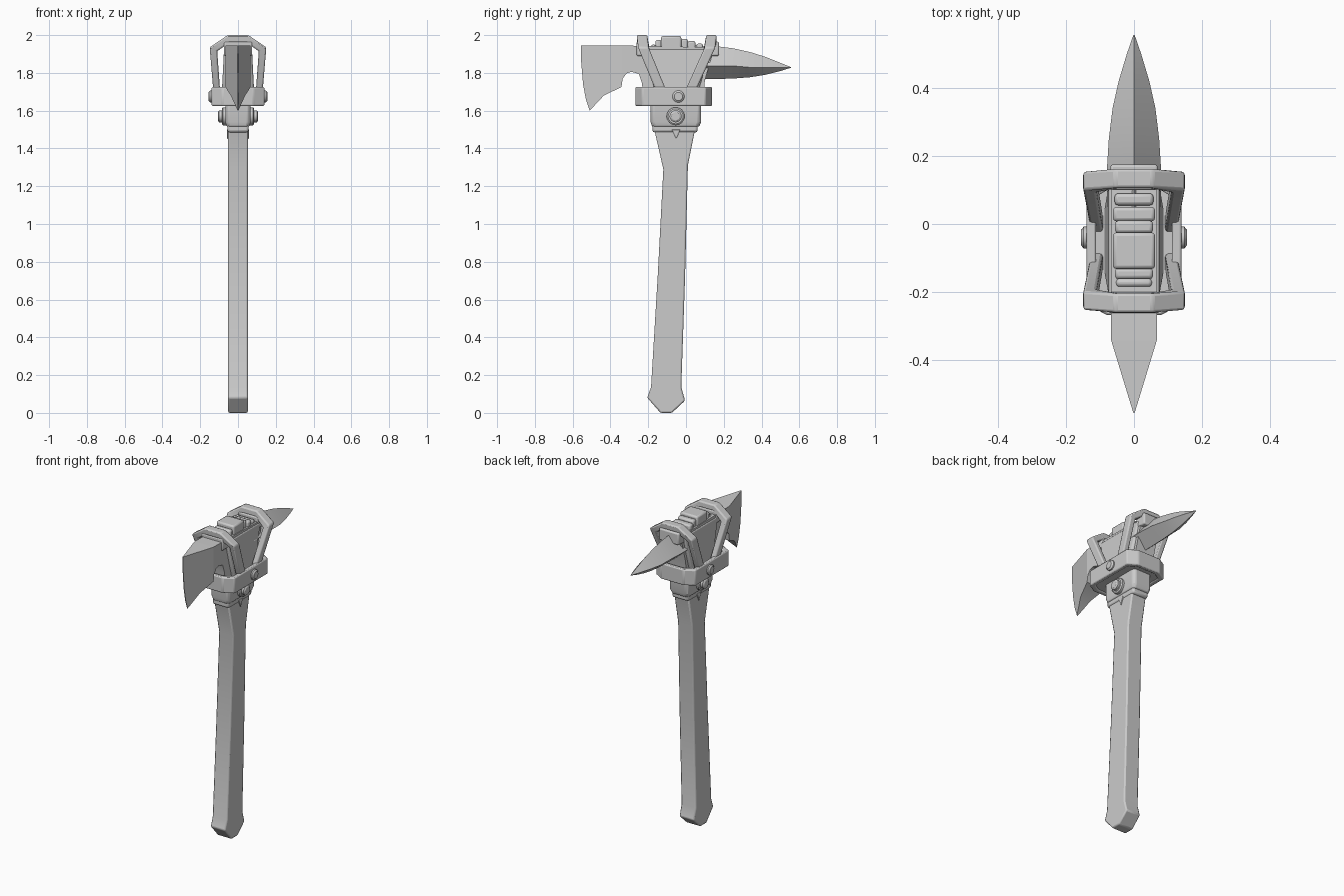
import bpy, math
from mathutils import Matrix

if "Cube" in bpy.data.objects:
    bpy.data.objects.remove(bpy.data.objects["Cube"])


def make(name, verts, faces, bevel=0.0, segments=2):
    me = bpy.data.meshes.new(name)
    me.from_pydata(verts, [], faces)
    ob = bpy.data.objects.new(name, me)
    bpy.context.collection.objects.link(ob)
    bpy.ops.object.select_all(action='DESELECT')
    bpy.context.view_layer.objects.active = ob
    ob.select_set(True)
    bpy.ops.object.mode_set(mode='EDIT')
    bpy.ops.mesh.select_all(action='SELECT')
    bpy.ops.mesh.normals_make_consistent(inside=False)
    bpy.ops.object.mode_set(mode='OBJECT')
    if bevel:
        m = ob.modifiers.new("bevel", 'BEVEL')
        m.width, m.segments, m.limit_method = bevel, segments, 'ANGLE'
    bpy.ops.object.shade_smooth_by_angle(angle=math.radians(25))
    return ob


def loft(name, rings, bevel=0.0):
    """Closed skin through rings with equal point counts."""
    n = len(rings[0])
    verts = [p for r in rings for p in r]
    faces = [list(range(n)), list(range(len(verts) - n, len(verts)))]
    for k in range(len(rings) - 1):
        for i in range(n):
            j = (i + 1) % n
            faces.append([k * n + i, k * n + j, (k + 1) * n + j, (k + 1) * n + i])
    return make(name, verts, faces, bevel)


def side_prism(name, prof, width, bevel=0.0):
    """Side profile (y, z) spread to both sides of x = 0; width may depend on y."""
    w = width if callable(width) else (lambda y: width)
    return loft(name, [[(s * w(y), y, z) for y, z in prof] for s in (-1, 1)], bevel)


def octagon(hx, y0, y1, cx, cy, z):
    return [(hx, y0 + cy, z), (hx, y1 - cy, z), (hx - cx, y1, z), (cx - hx, y1, z),
            (-hx, y1 - cy, z), (-hx, y0 + cy, z), (cx - hx, y0, z), (hx - cx, y0, z)]


def box(name, hx, y0, y1, z0, z1, bevel):
    return side_prism(name, [(y0, z0), (y1, z0), (y1, z1), (y0, z1)], hx, bevel)


# Handle with flared neck and pointed butt
side_prism("handle", [(-.205, .08), (-.135, .0), (-.075, .0), (-.005, .065), (-.025, .137),
                      (-.005, .72), (.01, 1.31), (.05, 1.51), (-.17, 1.51), (-.12, 1.29),
                      (-.15, .72), (-.185, .137)], .052, .008)

# Stepped collar above the handle
box("collar_lip", .056, -.178, .062, 1.485, 1.54, .012)
loft("collar", [octagon(.06, -.18, .07, .015, .015, 1.515),
                octagon(.067, -.187, .08, .015, .015, 1.54),
                octagon(.067, -.187, .08, .015, .015, 1.66)], .006)
for s in (-1, 1):
    loft("collar_wedge", [[(s * x, -.075, 1.50), (s * x, -.03, 1.50), (s * x, -.052, 1.45)]
                          for x in (.04, .058)], .003)

# Eight-sided band: closed loop wall plus a floor
outer = [octagon(.14, -.268, .138, .06, .035, z) for z in (1.625, 1.725)]
inner = [octagon(.112, -.24, .11, .05, .03, z) for z in (1.725, 1.625)]
loops = outer + inner
verts = [p for r in loops for p in r]
faces = []
for k in range(4):
    a, b = k * 8, (k + 1) % 4 * 8
    for i in range(8):
        j = (i + 1) % 8
        faces.append([a + i, a + j, b + j, b + i])
make("band", verts, faces, .007)
loft("band_floor", [octagon(.125, -.255, .125, .055, .032, z) for z in (1.632, 1.665)])

# Bolts on both sides
def bolt(name, y, z, steps):
    pts = 16
    for s in (-1, 1):
        rings = [[(s * x, y + r * math.cos(t * math.tau / pts), z + r * math.sin(t * math.tau / pts))
                  for t in range(pts)] for x, r in steps]
        loft(name, rings)


bolt("band_bolt", -.04, 1.675, [(.12, .032), (.148, .032), (.156, .022)])
bolt("collar_bolt", -.055, 1.57, [(.05, .048), (.08, .048), (.086, .04), (.086, .032),
                                 (.1, .032), (.107, .022)])

# Two leaning cage frames over the head
def cage_frame(name, y_base, slope, depth):
    half_out = [(.125, 1.64), (.15, 1.935), (.055, 2.0)]
    half_in = [(.09, 1.64), (.11, 1.915), (.045, 1.96)]
    out = half_out + [(-x, z) for x, z in reversed(half_out)]
    inn = half_in + [(-x, z) for x, z in reversed(half_in)]
    rings = []
    for (xo, zo), (xi, zi) in zip(out, inn):
        ring = []
        for x, z, d in ((xo, zo, -1), (xo, zo, 1), (xi, zi, 1), (xi, zi, -1)):
            y = y_base + (min(z, 1.95) - 1.73) * slope
            ring.append((x, y + d * depth / 2, z))
        rings.append(ring)
    loft(name, rings, .008)


cage_frame("front_cage_frame", -.142, -.41, .056)
cage_frame("back_cage_frame", .035, .45, .056)

# Head core and blade neck, with the hooked cut-out under the blade
side_prism("head_neck", [(-.342, 1.945), (-.342, 1.725), (-.335, 1.77), (-.315, 1.797),
                         (-.29, 1.806), (-.25, 1.795), (-.233, 1.745), (-.225, 1.655),
                         (.09, 1.655), (.1, 1.76), (.15, 1.935)], .067)
loft("head_block", [octagon(.088, -.15, .05, .01, .01, 1.65),
                    octagon(.074, -.225, .13, .01, .01, 1.925)], .005)

# Axe blade tapering to its edge
side_prism("axe_blade", [(-.342, 1.945), (-.555, 1.945), (-.555, 1.86), (-.545, 1.74),
                         (-.53, 1.66), (-.51, 1.60), (-.435, 1.68), (-.342, 1.725)],
           lambda y: .002 if y < -.505 else .067 * (y + .555) / .213)

# Spike with diamond section
stations = [(.05, 1.945, 1.765, .08), (.17, 1.94, 1.768, .079), (.25, 1.93, 1.77, .074),
            (.34, 1.91, 1.777, .063), (.42, 1.885, 1.79, .045), (.5, 1.853, 1.81, .021),
            (.555, 1.831, 1.827, .002)]
loft("spike", [[(0, y, t), (w, y, 1.837 - .008 * (y > .3)), (0, y, b),
                (-w, y, 1.837 - .008 * (y > .3))] for y, t, b, w in stations])

# Ribbed cap on top of the head
for y0, y1, z, hx in [(-.185, -.16, 1.95, .053), (-.162, -.13, 1.975, .056),
                      (-.132, -.025, 1.995, .062), (-.027, .01, 1.98, .056),
                      (.008, .05, 1.968, .062), (.055, .09, 1.955, .057)]:
    box("cap_rib", hx, y0, y1, 1.9, z, .01)

# Small pads where the blade and spike pass through the frames
box("front_pad", .075, -.262, -.2, 1.89, 1.965, .008)
box("back_pad", .07, .1, .175, 1.89, 1.965, .008)
